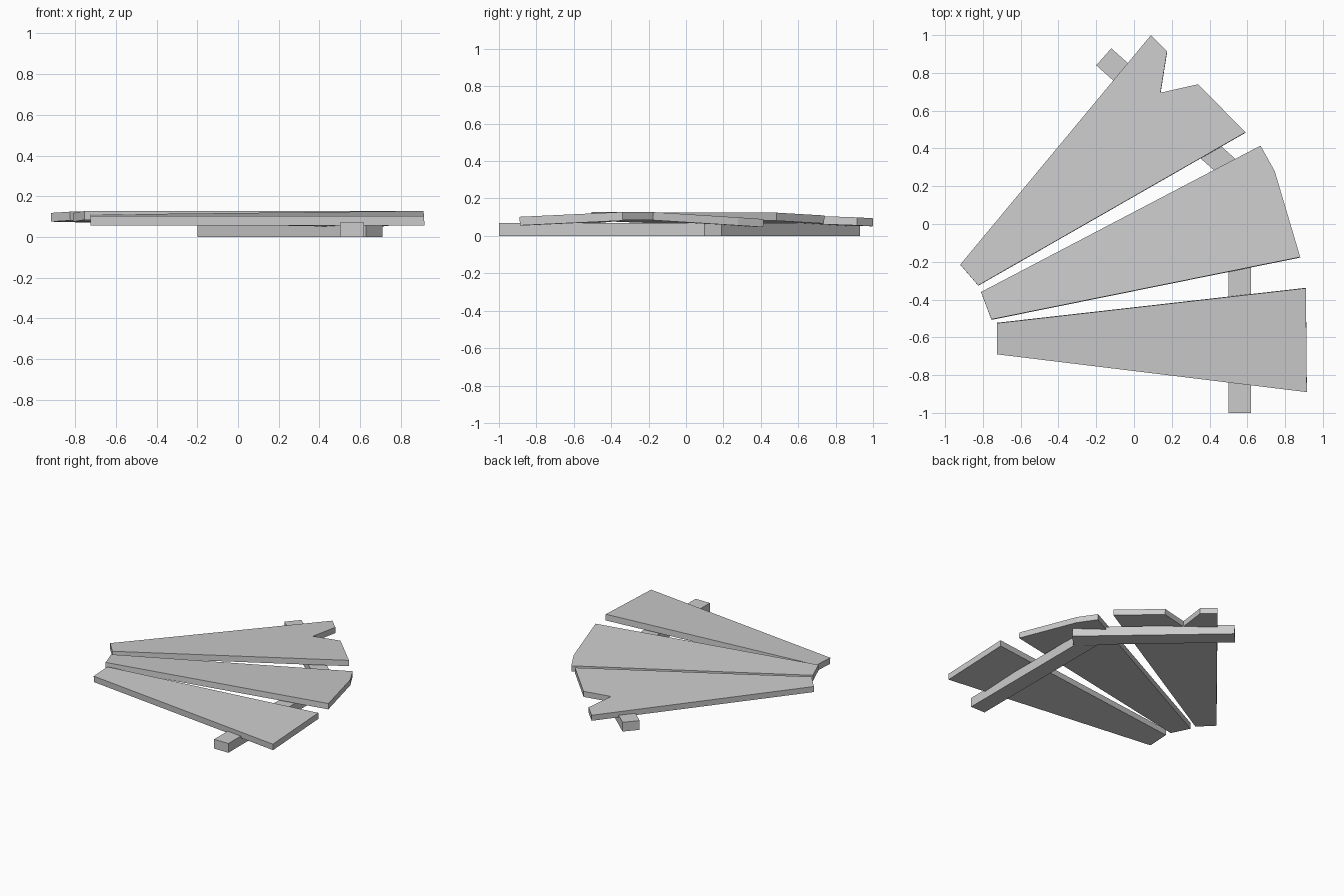
import bpy
import bmesh
from mathutils import Vector

cube = bpy.data.objects.get("Cube")
if cube:
    bpy.data.objects.remove(cube, do_unlink=True)

grey = bpy.data.materials.new("plain_grey")
grey.use_nodes = True
colour = (0.6, 0.6, 0.6, 1)
grey.diffuse_color = colour
grey.node_tree.nodes["Principled BSDF"].inputs["Base Color"].default_value = colour


def slab(name, outline, top, thickness, slope=0.0):
    """Outline runs anticlockwise; its first edge is level at height top,
    and the surface climbs by slope away from that edge."""
    start, end = Vector(outline[0]), Vector(outline[1])
    along = (end - start).normalized()
    across = Vector((-along.y, along.x))
    bm = bmesh.new()
    verts = []
    for point in outline:
        rise = (Vector(point) - start).dot(across) * slope
        verts.append(bm.verts.new((point[0], point[1], top + rise)))
    face = bm.faces.new(verts)
    bm.normal_update()
    down = -face.normal * thickness
    extruded = bmesh.ops.extrude_face_region(bm, geom=[face], use_keep_orig=True)
    lower = [v for v in extruded["geom"] if isinstance(v, bmesh.types.BMVert)]
    bmesh.ops.translate(bm, verts=lower, vec=down)
    bmesh.ops.recalc_face_normals(bm, faces=bm.faces)
    mesh = bpy.data.meshes.new(name)
    bm.to_mesh(mesh)
    bm.free()
    mesh.materials.append(grey)
    obj = bpy.data.objects.new(name, mesh)
    bpy.context.collection.objects.link(obj)
    return obj


# Support beams lying on the ground
slab("front_beam", [(0.5, -1), (0.62, -1), (0.62, 0.11), (0.5, 0.21)], 0.07, 0.07)
slab("back_beam", [(-0.2, 0.84), (0.63, 0.1), (0.71, 0.19), (-0.12, 0.93)], 0.07, 0.07)

# Tapered planks fanned across the beams
slab("front_plank",
     [(-0.725, -0.69), (0.915, -0.89), (0.91, -0.34), (-0.725, -0.525)],
     0.102, 0.046, 0.047)
slab("middle_plank",
     [(-0.755, -0.505), (0.88, -0.175), (0.745, 0.28), (0.67, 0.415), (-0.81, -0.36)],
     0.127, 0.043, -0.06)
slab("back_plank",
     [(-0.825, -0.325), (0.59, 0.485), (0.34, 0.74), (0.14, 0.695),
      (0.175, 0.915), (0.09, 1.0), (-0.92, -0.215)],
     0.124, 0.043, -0.043)
